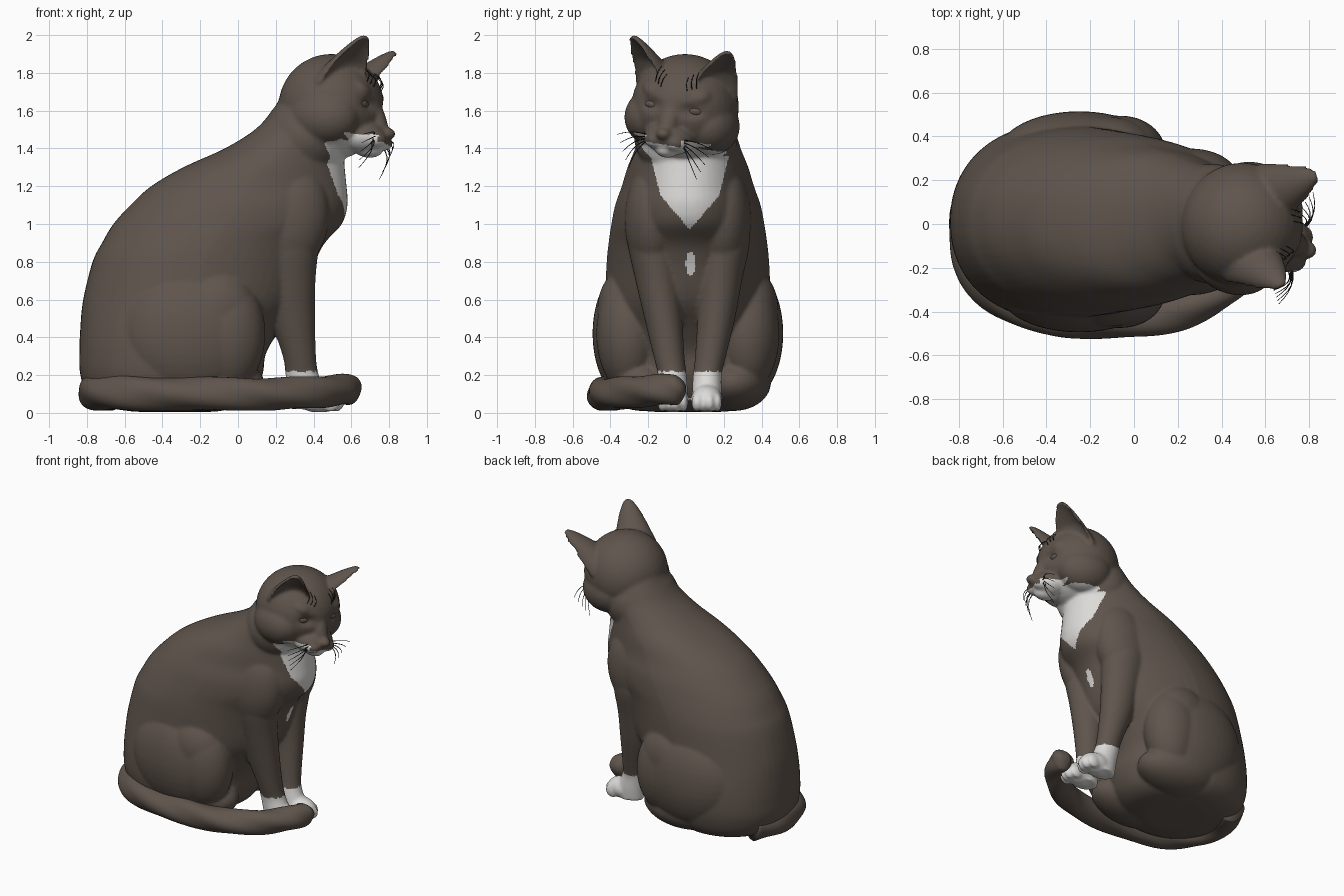
import bpy, bmesh, math
from mathutils import Vector, Matrix

if "Cube" in bpy.data.objects:
    bpy.data.objects.remove(bpy.data.objects["Cube"])


def material(name, rgb):
    m = bpy.data.materials.new(name)
    m.diffuse_color = (*rgb, 1)
    m.use_nodes = True
    m.node_tree.nodes["Principled BSDF"].inputs["Base Color"].default_value = m.diffuse_color
    return m


BROWN = material("brown fur", (0.115, 0.090, 0.073))
WHITE = material("white fur", (0.72, 0.71, 0.69))
DARK = material("dark whisker", (0.022, 0.018, 0.015))

# Head frame: local x forward, y to the cat's left, z up (turned and tilted)
HEAD = (Matrix.Translation((0.48, 0.0, 1.62)) @ Matrix.Rotation(math.radians(-17), 4, 'Z')
        @ Matrix.Rotation(math.radians(-9), 4, 'X'))
HEAD_INV = HEAD.inverted()
I4 = Matrix.Identity(4)


def ellipsoid(bm, c, r, frame=I4, tilt=0.0):
    mat = (frame @ Matrix.Translation(c) @ Matrix.Rotation(math.radians(tilt), 4, 'Y')
           @ Matrix.Diagonal((*r, 1)))
    bmesh.ops.create_uvsphere(bm, u_segments=40, v_segments=20, radius=1, matrix=mat)


def loft(bm, rings):
    rows = [[bm.verts.new(p) for p in ring] for ring in rings]
    n = len(rows[0])
    for a, b in zip(rows, rows[1:]):
        for i in range(n):
            bm.faces.new((a[i], a[(i + 1) % n], b[(i + 1) % n], b[i]))
    bm.faces.new(rows[0][::-1])
    bm.faces.new(rows[-1])


def spline(points, steps):
    p = [Vector(q) for q in points]
    p = [2 * p[0] - p[1]] + p + [2 * p[-1] - p[-2]]
    out = []
    for i in range(1, len(p) - 2):
        a, b, c, d = p[i - 1:i + 3]
        for k in range(steps):
            t = k / steps
            out.append((b * 2 + (c - a) * t + (a * 2 - b * 5 + c * 4 - d) * t * t
                        + (b * 3 - a - c * 3 + d) * t ** 3) * 0.5)
    return out + [p[-2]]


def stack(bm, sections, power=2.0, taper=0.0, sides=56):
    # horizontal oval sections: z, centre x, centre y, radius x, radius y
    rings = []
    for z, cx, cy, rx, ry in spline(sections, 5):
        ring = []
        for i in range(sides):
            a = 2 * math.pi * i / sides
            c, s = math.cos(a), math.sin(a)
            ring.append((cx + rx * math.copysign(abs(c) ** (2 / power), c),
                         cy + ry * (1 - taper * max(c, 0)) * math.copysign(abs(s) ** (2 / power), s), z))
        rings.append(ring)
    loft(bm, rings)


def tube(bm, pts, radius, sides, lobe=0.0, twist=0.0):
    rings, n = [], len(pts)
    for i, p in enumerate(pts):
        t = (pts[min(i + 1, n - 1)] - pts[max(i - 1, 0)]).normalized()
        side = t.cross(Vector((0, 0, 1)) if abs(t.z) < 0.9 else Vector((1, 0, 0))).normalized()
        up = side.cross(t)
        u = i / (n - 1)
        ring = []
        for k in range(sides):
            a = 2 * math.pi * k / sides
            r = radius(u) * (1 + lobe * math.sin(3 * a + twist * u))
            ring.append(p + (side * math.cos(a) + up * math.sin(a)) * r)
        rings.append(ring)
    loft(bm, rings)


def finish(bm, name, mats):
    bmesh.ops.recalc_face_normals(bm, faces=bm.faces)
    me = bpy.data.meshes.new(name)
    bm.to_mesh(me)
    bm.free()
    for m in mats:
        me.materials.append(m)
    for f in me.polygons:
        f.use_smooth = True
    ob = bpy.data.objects.new(name, me)
    bpy.context.collection.objects.link(ob)
    return ob


bm = bmesh.new()

# Torso and neck: z, rear x, front x, half width
torso = [(.006, -.55, -.12, .2), (.03, -.69, .0, .32), (.09, -.79, .08, .40), (.2, -.835, .13, .44),
         (.32, -.84, .15, .45), (.45, -.835, .23, .45), (.6, -.82, .34, .44), (.8, -.77, .41, .43),
         (.9, -.72, .46, .42), (1.0, -.66, .55, .405), (1.1, -.57, .58, .385), (1.2, -.46, .575, .35),
         (1.3, -.29, .565, .32), (1.4, -.07, .56, .28), (1.5, .09, .58, .25), (1.6, .18, .58, .22),
         (1.68, .23, .58, .18)]
stack(bm, [(z, (a + b) / 2, .01, (b - a) / 2, w) for z, a, b, w in torso], 2.15, .14)
ellipsoid(bm, (.36, 0, 1.46), (.23, .275, .23))

for s in (-1, 1):
    # Haunch, knee and shoulder
    ellipsoid(bm, (-.25, s * .315 + .01, .42), (.37, .19, .35))
    ellipsoid(bm, (-.06, s * .315 + .01, .42), (.205, .17, .31))
    ellipsoid(bm, (-.12, s * .33 + .01, .54), (.22, .15, .225))
    ellipsoid(bm, (-.18, s * .24 + .01, .16), (.32, .20, .15))
    ellipsoid(bm, (.26, s * .185 + .01, 1.02), (.22, .15, .30), tilt=12)
    # Front leg, paw and toes
    stack(bm, [(1.0, .26, s * .20 + .015, .15, .12), (.88, .26, s * .19 + .015, .165, .13),
               (.7, .27, s * .165 + .015, .14, .117), (.5, .29, s * .14 + .02, .118, .10),
               (.3, .325, s * .11 + .02, .088, .082), (.2, .34, s * .093 + .02, .088, .076),
               (.1, .37, s * .09 + .02, .10, .078), (.02, .38, s * .09 + .02, .10, .07)])
    ellipsoid(bm, (.43, s * .09 + .02, .075), (.12, .082, .075))
    for k, dx in zip((-1.5, -.5, .5, 1.5), (0, .025, .025, 0)):
        ellipsoid(bm, (.49 + dx, s * .09 + .02 + k * .038, .055), (.05, .023, .05))

# Head: skull, bridge, nose, muzzle, chin, cheeks
ellipsoid(bm, (.015, 0, 0.0), (.28, .285, .28), HEAD)
ellipsoid(bm, (.265, 0, -.055), (.05, .055, .14), HEAD, -22)
ellipsoid(bm, (.33, 0, -.145), (.045, .042, .034), HEAD)
ellipsoid(bm, (.21, 0, -.165), (.13, .14, .09), HEAD)
ellipsoid(bm, (.235, 0, -.232), (.075, .06, .04), HEAD)
for s in (-1, 1):
    ellipsoid(bm, (.275, s * .055, -.185), (.07, .062, .045), HEAD)
    ellipsoid(bm, (.03, s * .165, -.08), (.19, .145, .15), HEAD)
    ellipsoid(bm, (.20, s * .11, .085), (.075, .08, .045), HEAD, 35)
    # Ear: hollow crescent sections running to the tip
    base, tip = Vector((.10, s * .16, .08)), Vector((.272, s * .268, .338))
    A = tip - base
    N = Vector((.72, s * .55, -.15))
    N = (N - A * N.dot(A) / A.dot(A)).normalized()
    W = A.normalized().cross(N)
    rings = []
    for i in range(17):
        t = i / 16
        w = .015 + .135 * (1 - t) ** .68
        d = .012 + .115 * (1 - t) ** .75
        k = .66 * min(1, t / .45)
        arc = [math.pi * j / 14 for j in range(15)]
        ring = [base + A * t + W * w * math.cos(a) - N * d * math.sin(a) for a in arc]
        ring += [base + A * t + W * w * math.cos(a) + N * (.02 - d * k * math.sin(a))
                 for a in reversed(arc)]
        rings.append([HEAD @ p for p in ring])
    loft(bm, rings)

# Fuse all body parts into one smooth skin
raw = finish(bm, "raw_body", [])
rm = raw.modifiers.new("fuse", 'REMESH')
rm.mode = 'VOXEL'
rm.voxel_size = 0.0105
sm = raw.modifiers.new("soften", 'SMOOTH')
sm.factor = 0.5
sm.iterations = 8
dg = bpy.context.evaluated_depsgraph_get()
skin = bpy.data.meshes.new_from_object(raw.evaluated_get(dg))
bpy.data.objects.remove(raw)
bm = bmesh.new()
bm.from_mesh(skin)

# Eye sockets and flat base
for v in bm.verts:
    h = HEAD_INV @ v.co
    if h.x > .1:
        for s in (-1, 1):
            q = ((h.y - s * .112) / .055) ** 2 + ((h.z + .005) / .034) ** 2
            h.x -= .028 * math.exp(-q)
        v.co = HEAD @ h
    v.co.z = max(v.co.z, .004)


# White markings: paws, chest bib, throat, chin and whisker pads
def is_white(c):
    h = HEAD_INV @ c
    y = abs(c.y - .02)
    if c.z < .22 and c.x > .22:
        return True
    if .97 < c.z < 1.36 and c.x > .43:
        width = .2 - (1.33 - c.z) * .25 if c.z > 1.15 else (c.z - .97) * .86
        if y < width:
            return True
    if c.z > 1.2 and h.z < -.2 and c.x > .46 + max(0, 1.42 - c.z) * .4 and y < .27:
        return True
    if .16 < h.x < .315 and h.z < -.168 and abs(h.y) > .05:
        return True
    return c.x > .3 and ((c.y - .025) / .026) ** 2 + ((c.z - .79) / .062) ** 2 < 1


for f in bm.faces:
    f.material_index = int(is_white(f.calc_center_median()))
finish(bm, "cat_body", [BROWN, WHITE])

# Eyes, half closed and fur coloured
bm = bmesh.new()
for s in (-1, 1):
    ellipsoid(bm, (.214, s * .112, -.004), (.038, .052, .03), HEAD)
finish(bm, "eyes", [BROWN])

# Tail with twisted fur locks, wrapped round to the front paws
bm = bmesh.new()
path = spline([(-.68, .2, .11), (-.75, .02, .11), (-.73, -.18, .11), (-.6, -.34, .105),
               (-.35, -.42, .10), (-.05, -.435, .10), (.2, -.40, .10), (.4, -.30, .11),
               (.53, -.17, .12), (.575, -.06, .125), (.575, 0.0, .13)], 12)
tube(bm, path, lambda u: (.096 - .018 * u) * min(1, math.sqrt(max(0, 1.003 - u) / .09)), 36, .055, 34)
for v in bm.verts:
    v.co.z = max(v.co.z, .012)
finish(bm, "tail", [BROWN])

# Whiskers and brow hairs
bm = bmesh.new()


def hair(a, b, sag):
    a, b = Vector(a), Vector(b)
    pts = [HEAD @ (a.lerp(b, i / 6) + Vector((.03, 0, sag)) * math.sin(math.pi * i / 6))
           for i in range(7)]
    tube(bm, pts, lambda u: .0036 - .0022 * u, 5)


for s in (-1, 1):
    for i in range(5):
        hair((.28 + .01 * (i % 2), s * (.085 + .006 * i), -.165 - .01 * i),
             (.28 - .01 * i, s * (.27 - .02 * i), -.19 - .042 * i), .015)
    for i in range(3):
        hair((.255 - .008 * i, s * (.075 + .02 * i), .085 + .015 * i),
             (.235 - .02 * i, s * (.06 + .022 * i), .165 + .02 * i), .005)
finish(bm, "whiskers", [DARK])
